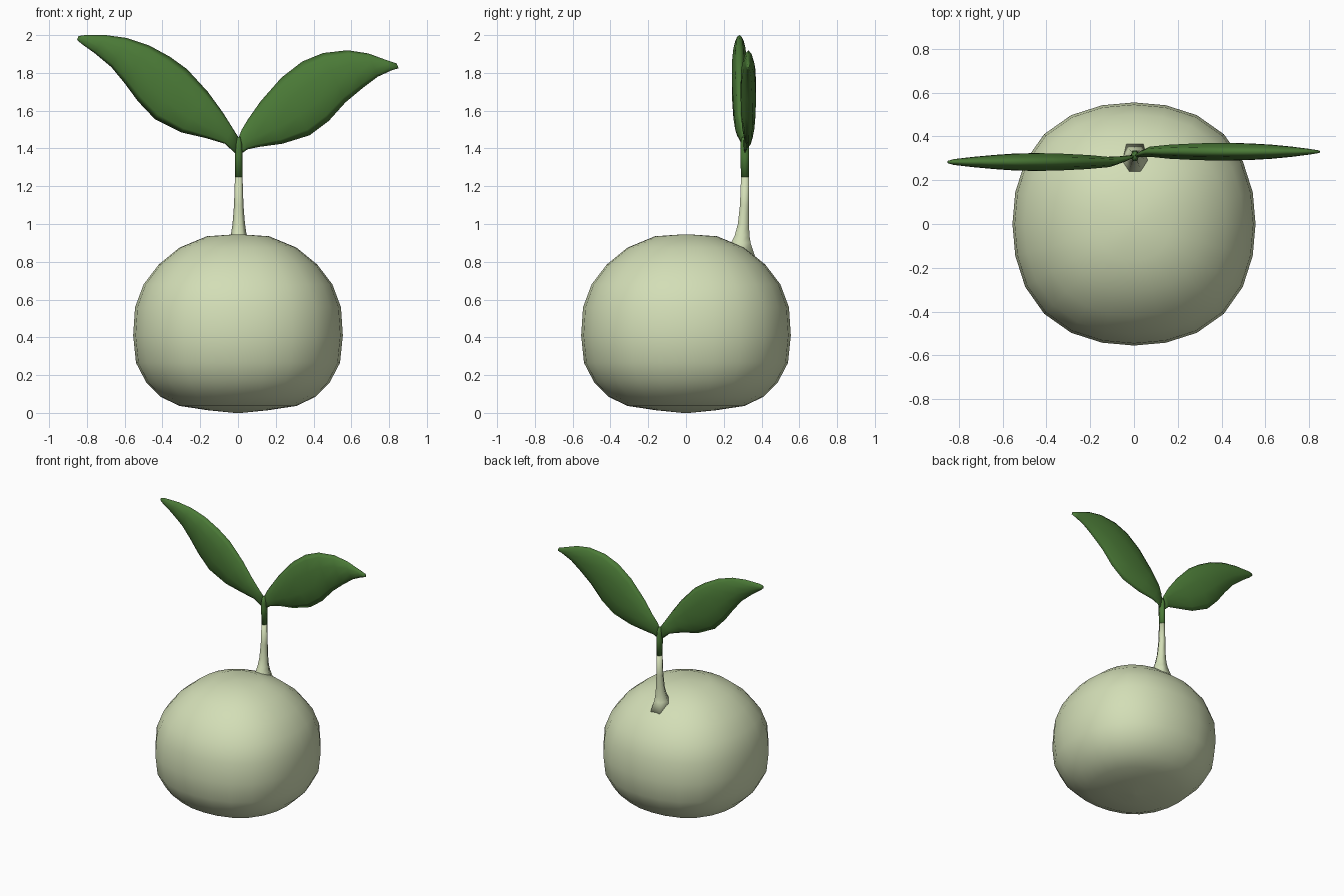
import bpy
import bmesh
from math import sin, cos, pi, atan2
from mathutils import Vector

default_cube = bpy.data.objects.get("Cube")
if default_cube:
    bpy.data.objects.remove(default_cube, do_unlink=True)


def make_material(name, colour):
    material = bpy.data.materials.new(name)
    material.use_nodes = True
    material.diffuse_color = colour
    material.node_tree.nodes["Principled BSDF"].inputs["Base Color"].default_value = colour
    return material


pale_green = make_material("pale_green", (0.65, 0.73, 0.47, 1))
leaf_green = make_material("leaf_green", (0.07, 0.195, 0.038, 1))


def loft(name, rings, material):
    """Skin a list of equal-length point rings and close both ends."""
    mesh = bpy.data.meshes.new(name)
    bm = bmesh.new()
    loops = [[bm.verts.new(point) for point in ring] for ring in rings]
    for lower, upper in zip(loops, loops[1:]):
        for i in range(len(lower)):
            j = (i + 1) % len(lower)
            bm.faces.new((lower[i], lower[j], upper[j], upper[i]))
    for end in (loops[0], loops[-1]):
        middle = sum((v.co for v in end), Vector()) / len(end)
        bmesh.ops.poke(bm, faces=[bm.faces.new(end)])
    bmesh.ops.recalc_face_normals(bm, faces=bm.faces)
    for face in bm.faces:
        face.smooth = True
    bm.to_mesh(mesh)
    bm.free()
    mesh.materials.append(material)
    obj = bpy.data.objects.new(name, mesh)
    bpy.context.collection.objects.link(obj)
    return obj


# Round body: a lathe that bulges slightly toward its four diagonals
body_profile = [(0.02, 0.0), (0.16, 0.014), (0.31, 0.037), (0.41, 0.085),
                (0.485, 0.16), (0.54, 0.265), (0.555, 0.41), (0.545, 0.56),
                (0.50, 0.68), (0.42, 0.785), (0.31, 0.875), (0.165, 0.935),
                (0.02, 0.945)]
SIDES = 24


def body_ring(radius, z):
    ring = []
    for i in range(SIDES):
        angle = 2 * pi * i / SIDES
        r = radius * (1 + 0.045 * sin(2 * angle) ** 2)
        ring.append((r * cos(angle), r * sin(angle), z))
    return ring


loft("body", [body_ring(r, z) for r, z in body_profile], pale_green)


# Stem: a six-sided tube flaring into the body, with a green upper part
def stem_ring(z, y, rx, ry):
    angles = [2 * pi * i / 6 for i in range(6)]
    return [(0.004 + rx * cos(a), y + ry * sin(a), z) for a in angles]


lower_stem = [(0.82, 0.29, 0.08, 0.09), (0.90, 0.29, 0.052, 0.06),
              (0.94, 0.297, 0.042, 0.045), (1.0, 0.304, 0.033, 0.034),
              (1.1, 0.31, 0.025, 0.028), (1.25, 0.313, 0.02, 0.025)]
upper_stem = [lower_stem[-1], (1.36, 0.311, 0.02, 0.027),
              (1.42, 0.31, 0.019, 0.026), (1.46, 0.31, 0.009, 0.016)]
loft("lower_stem", [stem_ring(*row) for row in lower_stem], pale_green)
loft("upper_stem", [stem_ring(*row) for row in upper_stem], leaf_green)


# Leaves: lens-shaped sections between the upper and lower outline
def make_leaf(name, upper, lower, leaf_y):
    rings = []
    last = len(upper) - 1
    for i, (top, bottom) in enumerate(zip(upper, lower)):
        s = i / last
        top, bottom = Vector(top), Vector(bottom)
        middle, half = (top + bottom) / 2, (top - bottom) / 2
        thickness = 0.037 * sin(pi * s) ** 1.3 + 0.006
        y = 0.31 + (leaf_y - 0.31) * min(1, i / 2)
        ring = []
        for k in range(10):
            a = 2 * pi * k / 10
            across = middle + half * cos(a)
            bulge = thickness * sin(a) * abs(sin(a)) ** 0.3
            ring.append((across.x, y + bulge, across.y))
        rings.append(ring)
    loft(name, rings, leaf_green)


make_leaf("right_leaf",
          [(0.008, 1.45), (-0.03, 1.51), (-0.08, 1.59), (-0.16, 1.7), (-0.27, 1.82),
           (-0.36, 1.885), (-0.47, 1.945), (-0.59, 1.985), (-0.7, 2), (-0.81, 2), (-0.845, 1.995)],
          [(-0.01, 1.37), (-0.07, 1.425), (-0.17, 1.455), (-0.3, 1.485), (-0.44, 1.555),
           (-0.53, 1.65), (-0.6, 1.745), (-0.67, 1.83), (-0.76, 1.905), (-0.83, 1.955), (-0.852, 1.975)],
          0.283)
make_leaf("left_leaf",
          [(0, 1.45), (0.02, 1.5), (0.05, 1.55), (0.12, 1.65), (0.23, 1.775), (0.34, 1.86),
           (0.45, 1.905), (0.58, 1.92), (0.69, 1.903), (0.78, 1.87), (0.84, 1.85)],
          [(0.015, 1.37), (0.05, 1.395), (0.11, 1.408), (0.235, 1.425), (0.38, 1.47), (0.48, 1.545),
           (0.57, 1.645), (0.66, 1.72), (0.74, 1.78), (0.81, 1.812), (0.85, 1.825)],
          0.33)
